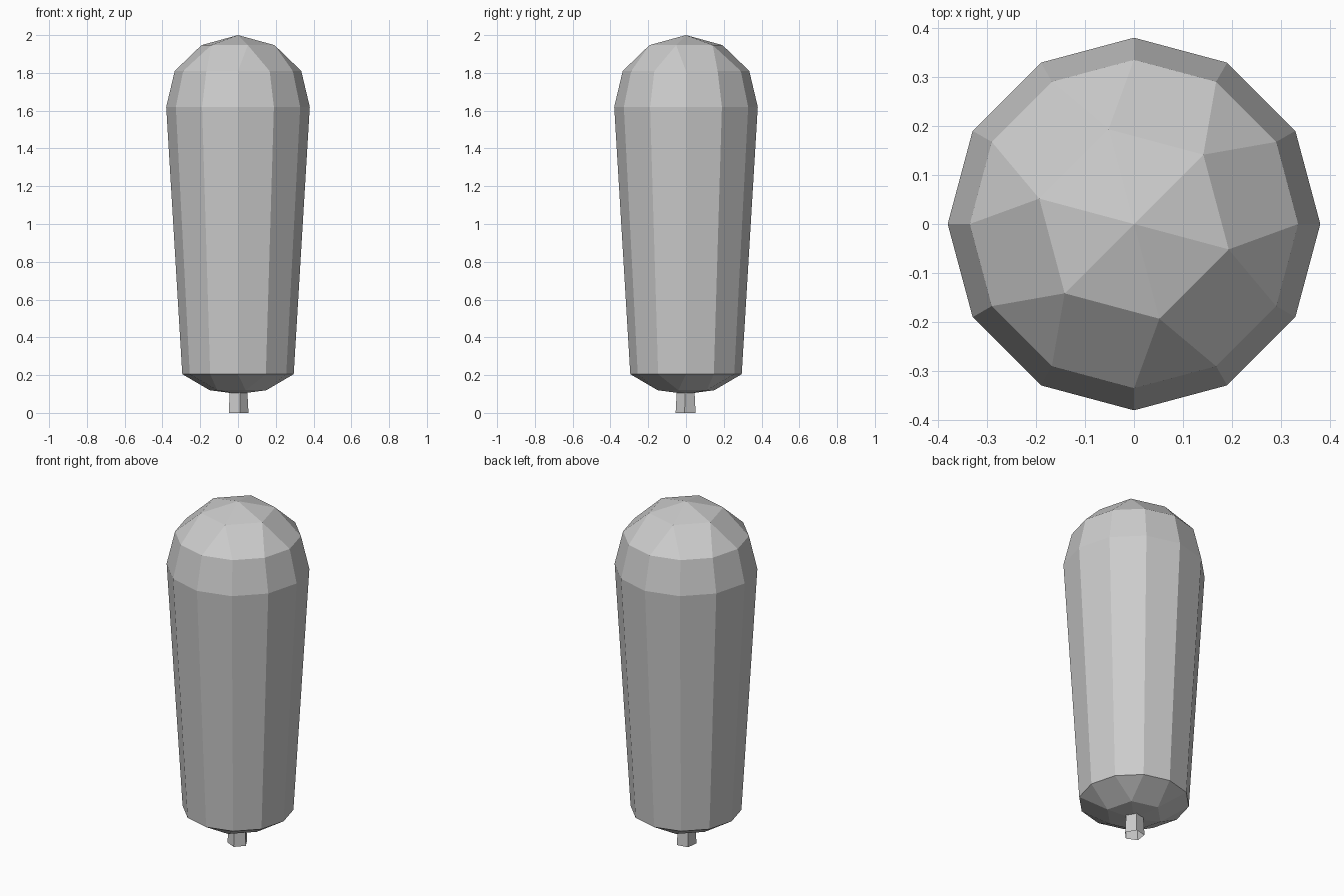
import bpy, bmesh
from math import cos, sin, radians

cube = bpy.data.objects.get("Cube")
if cube:
    bpy.data.objects.remove(cube, do_unlink=True)

grey = bpy.data.materials.new("plain grey")
grey.use_nodes = True
grey.diffuse_color = (0.6, 0.6, 0.6, 1)
grey.node_tree.nodes["Principled BSDF"].inputs["Base Color"].default_value = (0.6, 0.6, 0.6, 1)


def ring(bm, sides, radius, z, start=0):
    angles = [radians(start + 360 * i / sides) for i in range(sides)]
    return [bm.verts.new((radius * cos(a), radius * sin(a), z)) for a in angles]


def bridge(bm, low, high):
    n = len(low)
    for i in range(n):
        j = (i + 1) % n
        bm.faces.new((low[i], low[j], high[j], high[i]))


def cap(bm, edge, radius, z, tip_z):
    """Close a twelve-sided edge with a six-sided cone: alternate triangles and quads."""
    inner = ring(bm, 6, radius, z, 45)
    tip = bm.verts.new((0, 0, tip_z))
    for i in range(6):
        a, b, c = (edge[(2 * i + k) % 12] for k in (1, 2, 3))
        here, after = inner[i], inner[(i + 1) % 6]
        bm.faces.new((a, b, here))
        bm.faces.new((b, c, after, here))
        bm.faces.new((here, after, tip))


def finish(bm, name):
    bmesh.ops.recalc_face_normals(bm, faces=bm.faces)
    mesh = bpy.data.meshes.new(name)
    bm.to_mesh(mesh)
    bm.free()
    mesh.materials.append(grey)
    obj = bpy.data.objects.new(name, mesh)
    bpy.context.collection.objects.link(obj)


# Tapered faceted body with domed top and shallow underside
bm = bmesh.new()
rings = [ring(bm, 12, r, z) for r, z in ((0.295, 0.205), (0.38, 1.62), (0.335, 1.81))]
for low, high in zip(rings, rings[1:]):
    bridge(bm, low, high)
cap(bm, rings[0], 0.155, 0.12, 0.1)
cap(bm, rings[-1], 0.2, 1.947, 2.0)
finish(bm, "body")

# Short five-sided stem, open at its foot
bm = bmesh.new()
bridge(bm, ring(bm, 5, 0.056, 0, -79), ring(bm, 5, 0.05, 0.11, -79))
finish(bm, "stem")
